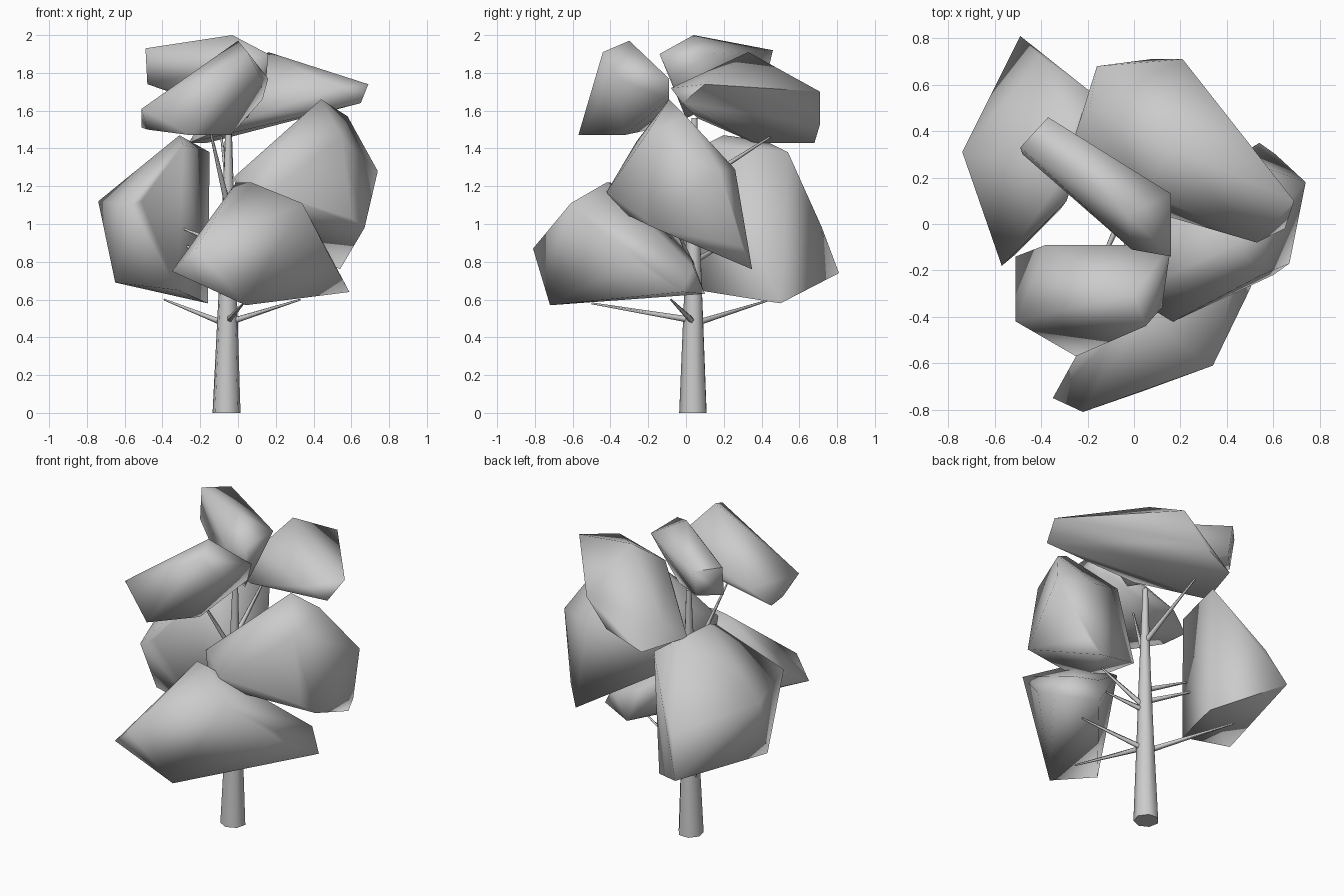
import bpy, bmesh, math
from mathutils import Vector


def finish(name, bm, angle):
    bmesh.ops.recalc_face_normals(bm, faces=bm.faces)
    me = bpy.data.meshes.new(name)
    bm.to_mesh(me)
    bm.free()
    ob = bpy.data.objects.new(name, me)
    bpy.context.collection.objects.link(ob)
    bpy.ops.object.select_all(action='DESELECT')
    ob.select_set(True)
    bpy.context.view_layer.objects.active = ob
    bpy.ops.object.shade_smooth_by_angle(angle=math.radians(angle))


def foliage(name, corners):
    """Faceted leaf mass: hull around a few corner points."""
    bm = bmesh.new()
    for c in corners:
        bm.verts.new(c)
    bmesh.ops.convex_hull(bm, input=bm.verts)
    loose = [v for v in bm.verts if not v.link_faces]
    bmesh.ops.delete(bm, geom=loose, context='VERTS')
    finish(name, bm, 85)


def tube(name, rings, sides):
    """Tapered limb through (point, radius) pairs."""
    bm = bmesh.new()
    axis = (Vector(rings[-1][0]) - Vector(rings[0][0])).to_track_quat('Z', 'Y')
    loops = []
    for p, r in rings:
        loops.append([bm.verts.new(Vector(p) + axis @ Vector(
            (r * math.cos(2 * math.pi * i / sides), r * math.sin(2 * math.pi * i / sides), 0)))
            for i in range(sides)])
    for a, b in zip(loops, loops[1:]):
        for i in range(sides):
            j = (i + 1) % sides
            bm.faces.new((a[i], a[j], b[j], b[i]))
    bm.faces.new(loops[0][::-1])
    bm.faces.new(loops[-1])
    finish(name, bm, 75)


# trunk
tube("trunk", [((-.061, .04, 0), .076), ((-.055, .04, .6), .051),
               ((-.052, .04, 1.0), .036), ((-.05, .045, 1.56), .016)], 7)

# branches: start on the trunk, end inside a leaf mass
limbs = [((-.05, .04, .48), (.33, -.08, .60)),
         ((-.05, .04, .49), (.03, -.50, .58)),
         ((-.06, .04, .47), (-.39, .45, .60)),
         ((-.05, .04, .76), (.22, -.05, .98)),
         ((-.05, .04, .74), (.20, -.02, .80)),
         ((-.05, .04, .80), (-.32, .22, .90)),
         ((-.05, .04, .88), (-.30, .15, .98)),
         ((-.05, .04, 1.08), (-.16, -.20, 1.55)),
         ((-.05, .04, 1.20), (-.09, .46, 1.47))]
for n, (a, b) in enumerate(limbs):
    tube(f"branch_{n + 1}", [(a, .018), (b, .005)], 5)

# leaf masses
foliage("foliage_low_front", [
    (-.35, -.75, .75), (-.22, -.81, .87), (.04, -.72, .57), (.34, -.61, 1.11),
    (.07, -.42, 1.22), (-.01, -.40, 1.22), (.59, -.02, .64), (.50, .04, .77),
    (.35, .10, .63), (.30, .03, .82), (-.25, -.57, .86), (.50, -.28, .80), (-.04, -.20, 1.08)])
foliage("foliage_mid_right", [
    (.44, -.09, 1.66), (.58, .0, 1.57), (.74, .18, 1.28), (.67, -.17, .98),
    (.60, -.22, 1.03), (.61, .30, .88), (.54, .35, .76), (.17, -.42, 1.17),
    (.06, -.38, 1.08), (-.02, -.30, 1.25), (.0, .0, 1.06), (.52, .26, 1.29),
    (.55, -.22, 1.46), (.21, .10, 1.44), (.25, -.26, 1.44)])
foliage("foliage_low_left", [
    (-.74, .31, 1.12), (-.31, .20, 1.47), (-.29, .10, 1.42), (-.28, .42, 1.44),
    (-.15, .54, 1.38), (-.40, .72, .98), (-.49, .81, .74), (-.16, .50, .58),
    (-.65, .10, .69), (-.57, -.18, 1.10), (-.51, -.13, 1.12), (-.32, .06, .65)])
foliage("foliage_upper_back", [
    (.69, .10, 1.74), (.65, -.02, 1.64), (.53, -.08, 1.72), (.16, .33, 1.91),
    (.21, .71, 1.70), (.07, .71, 1.53), (-.16, .68, 1.43), (-.26, .36, 1.43),
    (-.19, .50, 1.55), (.05, .14, 1.76), (.05, .06, 1.56)])
foliage("foliage_crown", [
    (-.49, .33, 1.93), (-.37, .46, 1.92), (-.03, .04, 2.0), (.16, .13, 1.90),
    (.16, -.14, 1.90), (.15, -.08, 1.77), (-.01, -.11, 1.84), (-.48, .30, 1.74),
    (-.37, .42, 1.75), (.05, .0, 1.56), (-.13, .0, 1.66)])
foliage("foliage_upper_front", [
    (-.51, -.42, 1.61), (-.25, -.57, 1.47), (.05, -.44, 1.91), (.0, -.30, 1.97),
    (.16, -.09, 1.77), (.13, -.09, 1.66), (-.04, -.33, 1.47), (-.51, -.14, 1.51),
    (-.38, -.09, 1.60), (-.48, -.30, 1.50), (.12, -.36, 1.77)])
